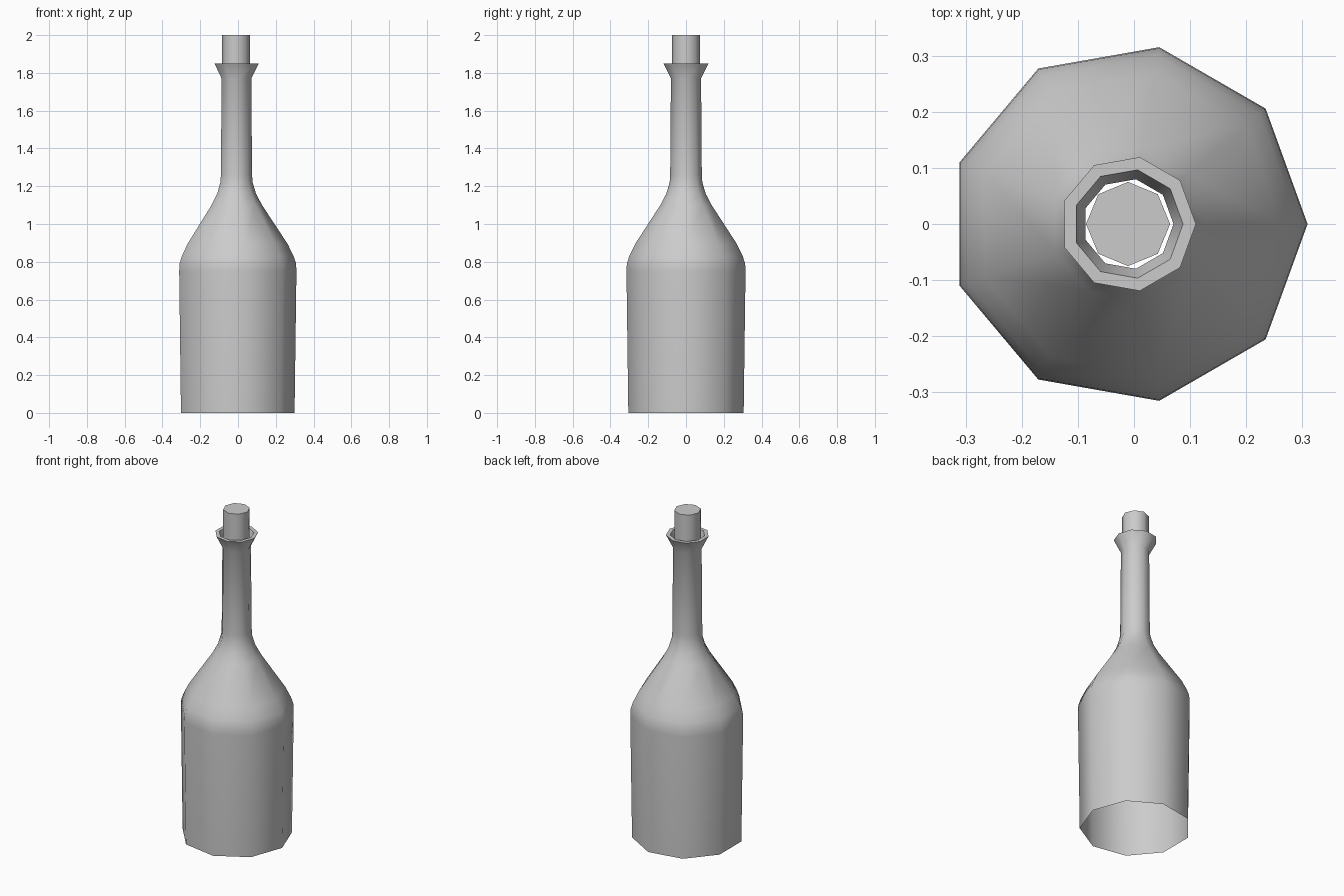
import bpy, bmesh
from math import cos, sin, pi, radians

if "Cube" in bpy.data.objects:
    bpy.data.objects.remove(bpy.data.objects["Cube"])

CX = -0.0106  # odd-sided rings sit slightly off the box centre


def lathe(name, profile, sides, cap_ends=False):
    """Spin a (radius, height) profile around the bottle axis."""
    bm = bmesh.new()
    rings = [[bm.verts.new((CX + r * cos(2 * pi * i / sides),
                            r * sin(2 * pi * i / sides), z))
              for i in range(sides)] for r, z in profile]
    for a, b in zip(rings, rings[1:]):
        for i in range(sides):
            j = (i + 1) % sides
            bm.faces.new((a[i], a[j], b[j], b[i]))
    if cap_ends:
        bm.faces.new(rings[0][::-1])
        bm.faces.new(rings[-1])
    mesh = bpy.data.meshes.new(name)
    bm.to_mesh(mesh)
    bm.free()
    obj = bpy.data.objects.new(name, mesh)
    bpy.context.collection.objects.link(obj)
    bpy.ops.object.select_all(action='DESELECT')
    obj.select_set(True)
    bpy.context.view_layer.objects.active = obj
    bpy.ops.object.shade_smooth_by_angle(angle=radians(50))
    return obj


# Open-bottomed glass: body, shoulder, neck, flared lip and its inner slope
lathe("bottle", [
    (0.31, 0.0), (0.32, 0.75), (0.318, 0.79), (0.305, 0.83), (0.273, 0.895),
    (0.138, 1.10), (0.106, 1.16), (0.088, 1.22), (0.085, 1.26),
    (0.081, 1.77), (0.121, 1.85), (0.098, 1.85), (0.081, 1.785),
], 9)

# Stopper pushed into the neck
lathe("cork", [(0.075, 1.70), (0.075, 2.0)], 8, cap_ends=True)
